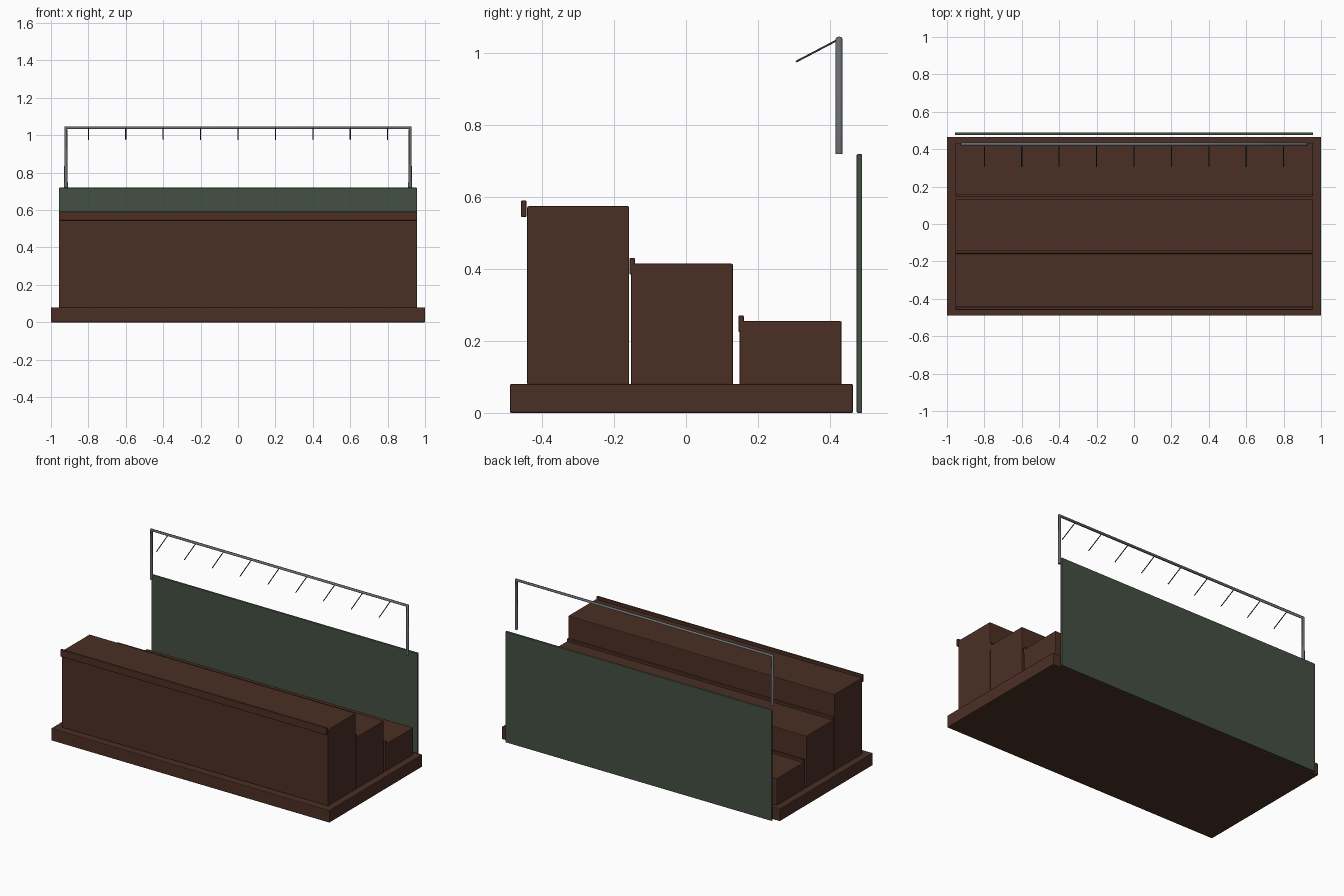
import bpy

if "Cube" in bpy.data.objects:
    bpy.data.objects.remove(bpy.data.objects["Cube"])


def material(name, rgb):
    m = bpy.data.materials.new(name)
    m.diffuse_color = (*rgb, 1)
    m.use_nodes = True
    m.node_tree.nodes["Principled BSDF"].inputs["Base Color"].default_value = m.diffuse_color
    return m


WOOD = material("dark brown wood", (0.070, 0.028, 0.018))
GREEN = material("dull green panel", (0.058, 0.080, 0.056))
METAL = material("grey metal", (0.14, 0.15, 0.165))
DARK = material("dark metal", (0.03, 0.033, 0.035))


def box(name, x, y0, y1, z0, z1, mat, bevel=0.004):
    """Softly bevelled box, symmetric in x."""
    bpy.ops.mesh.primitive_cube_add(size=1, location=(0, (y0 + y1) / 2, (z0 + z1) / 2))
    ob = bpy.context.object
    ob.name = name
    ob.scale = (2 * x, y1 - y0, z1 - z0)
    bpy.ops.object.transform_apply(location=False, rotation=False, scale=True)
    ob.data.materials.append(mat)
    mod = ob.modifiers.new("bevel", 'BEVEL')
    mod.width = bevel
    mod.segments = 2
    return ob


def tube(name, points, radius, mat, resolution):
    """Round bar along a polyline."""
    cu = bpy.data.curves.new(name, 'CURVE')
    cu.dimensions = '3D'
    cu.bevel_depth = radius
    cu.bevel_resolution = resolution
    cu.use_fill_caps = True
    sp = cu.splines.new('POLY')
    sp.points.add(len(points) - 1)
    for p, co in zip(sp.points, points):
        p.co = (*co, 1)
    cu.materials.append(mat)
    ob = bpy.data.objects.new(name, cu)
    bpy.context.collection.objects.link(ob)
    return ob


# Plinth and back panel
box("base", 1.0, -0.49, 0.465, 0, 0.08, WOOD)
box("back_panel", 0.957, 0.475, 0.49, 0, 0.72, GREEN, 0.003)

# Three stepped tiers, each with a raised front lip
for i, (y0, lip_y) in enumerate([(-0.442, -0.459), (-0.153, -0.157), (0.149, 0.146)]):
    top = 0.575 - 0.16 * i
    box(f"tier_{i + 1}", 0.957, y0, y0 + 0.284, 0.078, top, WOOD)
    box(f"tier_lip_{i + 1}", 0.957, lip_y, lip_y + 0.015, top - 0.03, top + 0.016, WOOD, 0.003)

# Overhead rail with its two posts
Y, Z = 0.426, 1.04
tube("hanging_rail", [(-0.92, Y, 0.72), (-0.92, Y, Z), (0.92, Y, Z), (0.92, Y, 0.72)],
     0.01, METAL, 2)

# Hooks sloping forward from the rail
for i in range(9):
    x = -0.8 + 0.2 * i
    tube(f"hook_{i + 1}", [(x, Y, Z), (x, 0.306, 0.977)], 0.003, DARK, 1)
